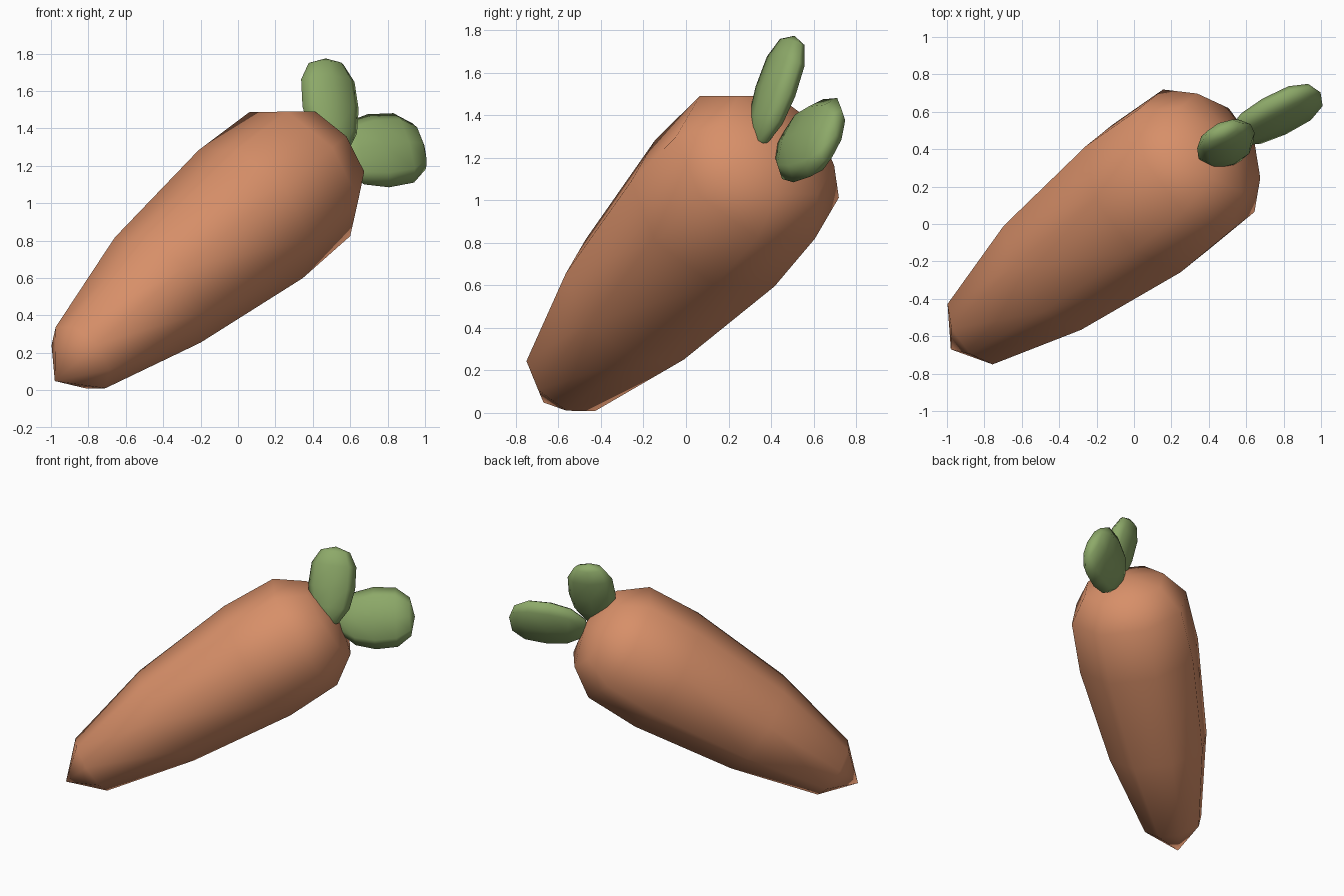
import bpy, bmesh, math
from mathutils import Vector

cube = bpy.data.objects.get("Cube")
if cube:
    bpy.data.objects.remove(cube, do_unlink=True)

SIDES = 8


def make_material(name, color):
    mat = bpy.data.materials.new(name)
    mat.use_nodes = True
    mat.diffuse_color = (*color, 1)
    mat.node_tree.nodes["Principled BSDF"].inputs["Base Color"].default_value = (*color, 1)
    return mat


def spindle(name, origin, long, wide, thick, profile, mat):
    """Closed eight-sided body lofted through (along, radius, sideways shift) rings."""
    bm = bmesh.new()
    rings = []
    for along, radius, shift in profile:
        centre = origin + long * along + wide * shift
        if radius == 0:
            rings.append([bm.verts.new(centre)] * SIDES)
            continue
        ring = []
        for k in range(SIDES):
            a = math.tau * k / SIDES
            ring.append(bm.verts.new(centre + radius * (wide * math.cos(a) + thick * math.sin(a))))
        rings.append(ring)
    for low, high in zip(rings, rings[1:]):
        for k in range(SIDES):
            n = (k + 1) % SIDES
            corners = dict.fromkeys((low[k], low[n], high[n], high[k]))
            bm.faces.new(list(corners))
    bmesh.ops.recalc_face_normals(bm, faces=bm.faces)
    for face in bm.faces:
        face.smooth = True
    mesh = bpy.data.meshes.new(name)
    bm.to_mesh(mesh)
    bm.free()
    mesh.materials.append(mat)
    obj = bpy.data.objects.new(name, mesh)
    bpy.context.collection.objects.link(obj)
    return obj


orange = make_material("carrot orange", (0.68, 0.275, 0.14))
green = make_material("leaf green", (0.265, 0.395, 0.14))

# Root: tapered body leaning up toward the back left
axis = Vector((0.668, 0.506, 0.545)).normalized()
wide = Vector((-axis.z, 0, axis.x)).normalized()
thick = axis.cross(wide)
root_profile = [
    (-0.85, 0, -0.03), (-0.635, 0.215, -0.02), (0, 0.37, 0), (0.744, 0.45, 0),
    (1.137, 0.436, 0), (1.33, 0.3, 0), (1.41, 0, 0),
]
spindle("root", Vector((-0.43, -0.24, 0.535)), axis, wide * 0.98, thick * 1.02,
        root_profile, orange)

# Leaves: two flattened paddles growing from the crown
leaf_profile = [
    (-1, 0, 0), (-0.88, 0.45, 0), (-0.5, 0.85, 0), (0, 1, 0),
    (0.55, 0.95, 0), (0.89, 0.62, 0), (1, 0, 0),
]


def leaf(name, centre, direction, across, size):
    long = Vector(direction).normalized()
    side = Vector(across)
    side = (side - long * side.dot(long)).normalized()
    flat = long.cross(side)
    spindle(name, Vector(centre), long * size[0], side * size[1], flat * size[2],
            leaf_profile, green)


leaf("upper_leaf", (0.495, 0.42, 1.51), (-0.095, 0.32, 0.94), (0.91, 0.41, -0.05),
     (0.28, 0.165, 0.075))
leaf("side_leaf", (0.75, 0.575, 1.28), (0.88, 0.46, 0.1), (-0.27, 0.32, 0.91),
     (0.28, 0.215, 0.08))
